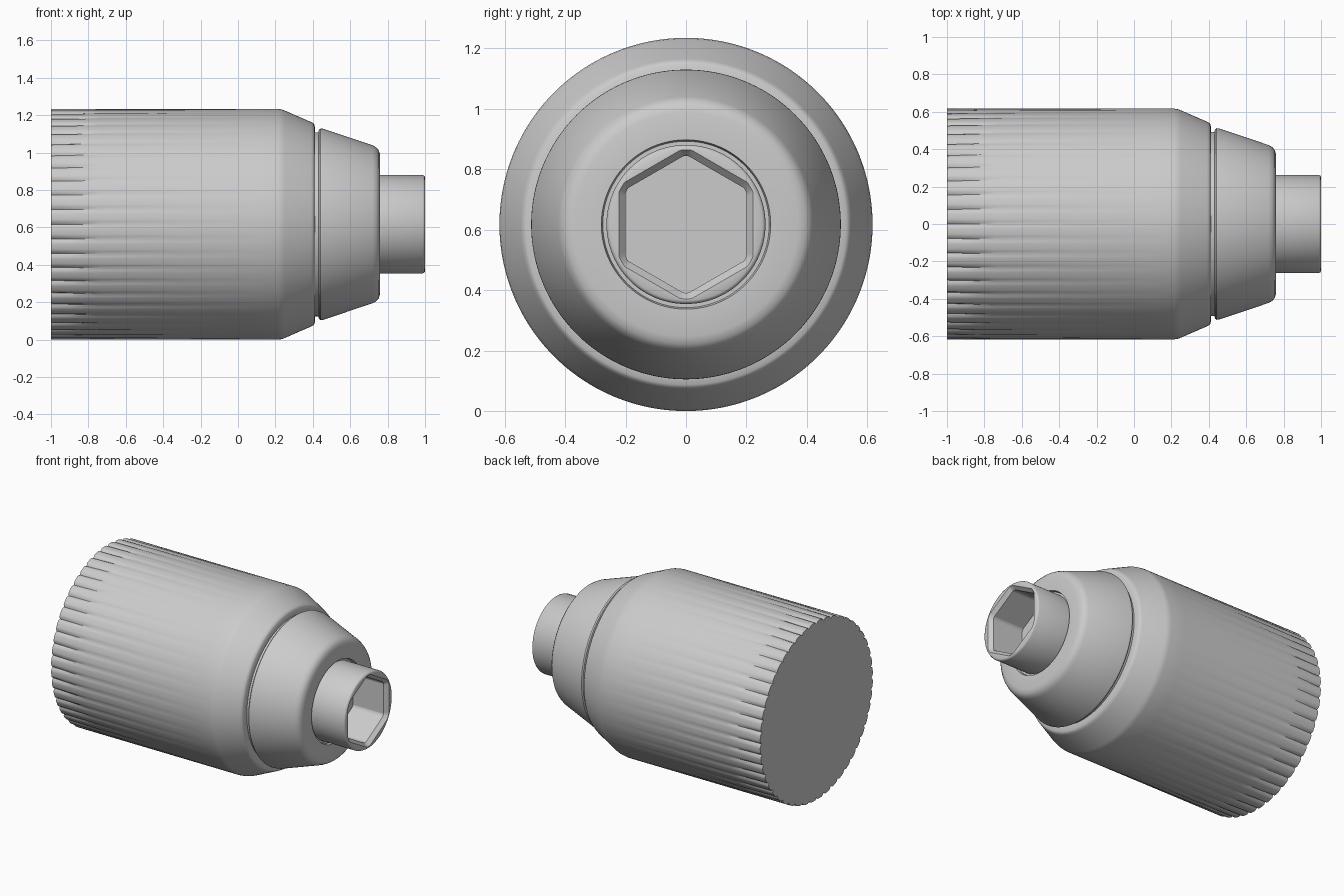
import bpy, bmesh, math

cube = bpy.data.objects.get("Cube")
if cube:
    bpy.data.objects.remove(cube)

AXIS_Z = 0.617
SEG = 288
FLUTES = 48

steel = bpy.data.materials.new("grey_steel")
steel.use_nodes = True
steel.diffuse_color = (0.6, 0.6, 0.6, 1)
steel.node_tree.nodes["Principled BSDF"].inputs["Base Color"].default_value = (0.6, 0.6, 0.6, 1)


def lathe(name, rows, angle=35):
    """Spin rows of (x, radius) about the x axis; a radius may be a function of the angle."""
    bm = bmesh.new()
    rings = []
    for x, r in rows:
        ring = []
        for i in range(SEG):
            a = 2 * math.pi * i / SEG
            d = r(a) if callable(r) else r
            ring.append(bm.verts.new((x, d * math.sin(a), AXIS_Z + d * math.cos(a))))
        rings.append(ring)
    for p, q in zip(rings, rings[1:]):
        for i in range(SEG):
            j = (i + 1) % SEG
            bm.faces.new((p[i], p[j], q[j], q[i]))
    bm.faces.new(rings[0])
    bm.faces.new(rings[-1])
    bmesh.ops.recalc_face_normals(bm, faces=bm.faces)
    mesh = bpy.data.meshes.new(name)
    bm.to_mesh(mesh)
    bm.free()
    mesh.materials.append(steel)
    obj = bpy.data.objects.new(name, mesh)
    bpy.context.collection.objects.link(obj)
    bpy.ops.object.select_all(action="DESELECT")
    obj.select_set(True)
    bpy.context.view_layer.objects.active = obj
    bpy.ops.object.shade_smooth_by_angle(angle=math.radians(angle))
    return obj


def fluted(radius, depth):
    """Circle cut by narrow V grooves."""
    def r(a):
        t = (a * FLUTES / (2 * math.pi) + 0.5) % 1
        return radius - depth * max(0, 1 - abs(t - 0.5) * 5)
    return r


def hexagon(apothem, cap):
    """Hexagon with a corner at the top and its corners rounded off."""
    def r(a):
        t = a % (math.pi / 3) - math.pi / 6
        return min(apothem / math.cos(t), cap)
    return r


# Gripping sleeve, with grooves that fade out towards the nose
lathe("sleeve", [
    (-1, fluted(0.617, 0.016)), (-0.9, fluted(0.617, 0.012)),
    (-0.74, fluted(0.617, 0.005)), (-0.3, fluted(0.617, 0.002)), (0.1, 0.617),
    (0.215, 0.617), (0.235, 0.614), (0.25, 0.608),
    (0.39, 0.547), (0.403, 0.54), (0.41, 0.53), (0.412, 0.495), (0.412, 0.4)])

# Neck seen in the gap between sleeve and nose
lathe("neck", [(0.38, 0.492), (0.46, 0.492)])

# Tapered nose cone
lathe("nose_cone", [
    (0.43, 0.4), (0.43, 0.495), (0.434, 0.507), (0.442, 0.512), (0.455, 0.511),
    (0.72, 0.422), (0.74, 0.411), (0.753, 0.395), (0.76, 0.37),
    (0.76, 0.28), (0.74, 0.275), (0.74, 0.2)])

# Spindle with a hexagonal socket
lathe("hex_spindle", [
    (0.7, 0.263), (0.988, 0.263), (0.996, 0.259), (1, 0.252),
    (1, hexagon(0.222, 0.246)), (0.975, hexagon(0.2, 0.226)),
    (0.6, hexagon(0.2, 0.226))])
